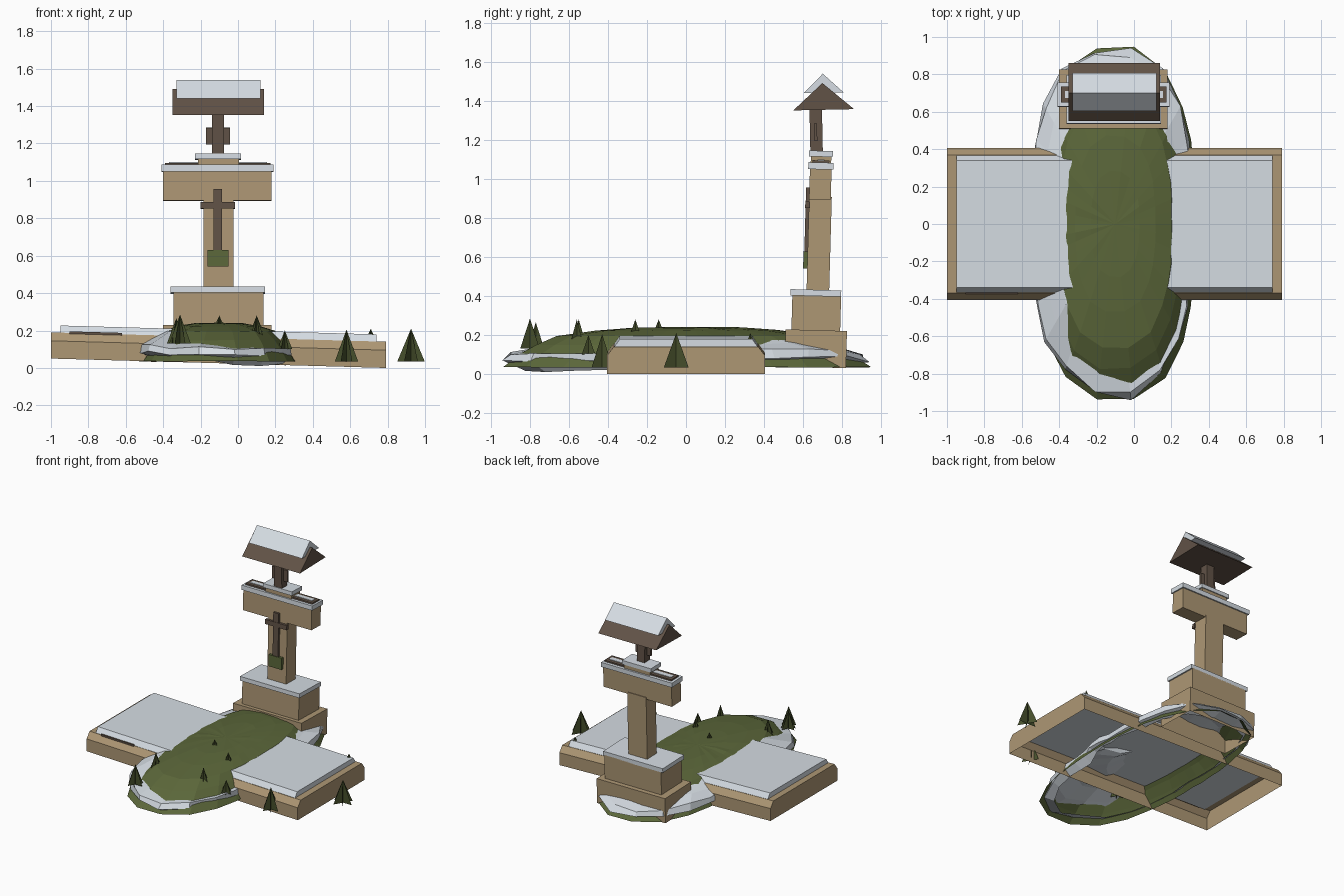
import bpy, bmesh, math, random
from mathutils import Matrix, Vector

if "Cube" in bpy.data.objects:
    bpy.data.objects.remove(bpy.data.objects["Cube"])

random.seed(4)


def material(name, rgb):
    m = bpy.data.materials.new(name)
    m.diffuse_color = (*rgb, 1)
    m.use_nodes = True
    m.node_tree.nodes["Principled BSDF"].inputs["Base Color"].default_value = m.diffuse_color
    return m


STONE = material("tan stone", (0.42, 0.31, 0.175))
SNOW = material("pale snow", (0.67, 0.72, 0.77))
GRASS = material("moss green", (0.105, 0.135, 0.042))
WOOD = material("dark wood", (0.12, 0.085, 0.062))
TREE = material("fir green", (0.062, 0.08, 0.025))


def add(name, verts, faces, mat, closed=True):
    me = bpy.data.meshes.new(name)
    me.from_pydata([tuple(v) for v in verts], [], faces)
    me.materials.append(mat)
    if closed:
        bm = bmesh.new()
        bm.from_mesh(me)
        bmesh.ops.recalc_face_normals(bm, faces=bm.faces)
        bm.to_mesh(me)
        bm.free()
    ob = bpy.data.objects.new(name, me)
    bpy.context.collection.objects.link(ob)
    return ob


def extrude_x(name, profile, x0, x1, mat, open_bottom=False):
    """Extrude a (y, z) profile along x; the last profile edge is the bottom."""
    n = len(profile)
    verts = [(x, y, z) for x in (x0, x1) for y, z in profile]
    sides = n - 1 if open_bottom else n
    faces = [(i, (i + 1) % n, n + (i + 1) % n, n + i) for i in range(sides)]
    faces += [tuple(range(n))[::-1], tuple(range(n, 2 * n))]
    return add(name, verts, faces, mat)


def box(name, x, y, z, mat, open_bottom=False):
    prof = [(y[0], z[0]), (y[0], z[1]), (y[1], z[1]), (y[1], z[0])]
    return extrude_x(name, prof, x[0], x[1], mat, open_bottom)


def lean(ob, degrees, y=0.66, z=0.03):
    p = Vector((0, y, z))
    ob.data.transform(Matrix.Translation(p) @ Matrix.Rotation(math.radians(degrees), 4, 'X')
                      @ Matrix.Translation(-p))


def slope(ob):
    for v in ob.data.vertices:
        v.co.z += 0.028 * (0.79 - v.co.x)


# Sloping stone slab, hollow underneath, with a snow sheet
slope(extrude_x("stone_slab", [(-0.405, 0), (-0.405, 0.095), (-0.37, 0.14),
                               (0.37, 0.14), (0.405, 0.095), (0.405, 0)],
                -1, 0.79, STONE, True))
slope(extrude_x("slab_snow", [(-0.37, 0.135), (-0.34, 0.178), (0.34, 0.178), (0.37, 0.135)],
                -0.95, 0.74, SNOW))
slope(box("slab_plank", (-0.9, -0.62), (-0.375, -0.365), (0.135, 0.148), WOOD))


# Hill shells: rings of (scale, height) around a squarish oval outline
def outline(a):
    e = 2.5
    c, s = math.cos(a), math.sin(a)
    r = (abs(c / 0.43) ** e + abs(s / 0.95) ** e) ** (-1 / e)
    return r * c, r * s


def shell(name, rings, cx, cz, mat, jitter, shape, n=30):
    verts = [(cx, 0, cz)]
    for s, z in rings:
        for i in range(n):
            a = 2 * math.pi * i / n
            x, y = outline(a)
            k, dz = shape(a, s)
            k *= s * (1 + random.uniform(-jitter, jitter))
            verts.append((cx + x * k, y * k, z + dz + random.uniform(-jitter, jitter) * 0.3))
    faces = [(0, 1 + i, 1 + (i + 1) % n) for i in range(n)]
    for r in range(len(rings) - 1):
        for i in range(n):
            a, b = 1 + r * n + i, 1 + r * n + (i + 1) % n
            faces.append((a, a + n, b + n, b))
    return add(name, verts, faces, mat, False)


def snow_shape(a, s):
    d = math.degrees(a) % 360
    if 272 < d < 345:           # thin snow on the front right
        return 0.97, (-0.05 if s < 0.96 else -0.02)
    if 245 < d <= 272:          # front tip
        return 0.95, -0.015
    if 78 < d < 102:            # back tip
        return 0.97, -0.02
    return 1.0, 0.0


shell("green_hill", [(0.3, 0.238), (0.5, 0.224), (0.7, 0.197), (0.82, 0.148), (0.92, 0.09), (1.0, 0.035)],
      -0.1, 0.242, GRASS, 0.008, lambda a, s: (1, 0))
shell("snow_bank", [(0.4, 0.185), (0.68, 0.192), (0.86, 0.155), (0.99, 0.125), (1.01, 0.085), (0.9, 0.065)],
      -0.115, 0.19, SNOW, 0.025, snow_shape)

# Lower tower, leaning slightly backward
tower = [
    box("tower_foot", (-0.4, 0.18), (0.505, 0.82), (0.035, 0.225), STONE, True),
    box("tower_plinth", (-0.345, 0.135), (0.535, 0.785), (0.22, 0.405), STONE),
    box("plinth_snow", (-0.36, 0.145), (0.525, 0.785), (0.4, 0.432), SNOW),
    box("tower_column", (-0.185, -0.025), (0.607, 0.723), (0.43, 0.91), STONE),
    box("tower_crossbar", (-0.4, 0.18), (0.607, 0.718), (0.895, 1.055), STONE),
    box("crossbar_snow", (-0.41, 0.19), (0.598, 0.728), (1.05, 1.085), SNOW),
    box("crossbar_plank", (-0.39, 0.175), (0.62, 0.705), (1.085, 1.096), WOOD),
    box("plank_snow", (-0.37, 0.155), (0.645, 0.68), (1.09, 1.1), SNOW),
    box("top_block", (-0.215, 0.005), (0.61, 0.715), (1.08, 1.12), STONE),
    box("top_block_snow", (-0.23, 0.015), (0.6, 0.722), (1.115, 1.145), SNOW),
    # Wooden emblem on the column front
    box("emblem_blade", (-0.132, -0.086), (0.59, 0.612), (0.62, 0.955), WOOD),
    box("emblem_guard", (-0.2, -0.015), (0.588, 0.612), (0.85, 0.885), WOOD),
    box("emblem_foot", (-0.162, -0.052), (0.586, 0.612), (0.54, 0.628), GRASS),
]
for part in tower:
    lean(part, -1.6)

# Post and gabled roof, tilted slightly the other way
for part in [
    box("roof_post", (-0.14, -0.075), (0.633, 0.697), (1.14, 1.42), WOOD),
    box("post_arm", (-0.172, -0.042), (0.655, 0.67), (1.195, 1.285), WOOD),
    extrude_x("roof", [(0.55, 1.355), (0.702, 1.492), (0.862, 1.355)], -0.35, 0.14, WOOD),
    extrude_x("roof_snow", [(0.605, 1.442), (0.705, 1.54), (0.81, 1.442)], -0.33, 0.12, SNOW),
]:
    lean(part, 1.2, 0.7, 1.36)

# Fir trees made of three crossed vertical triangles: x, y, base, height, half width
for i, (x, y, z, h, w) in enumerate([
        (0.925, -0.05, 0.035, 0.175, 0.073), (0.58, -0.43, 0.035, 0.17, 0.062),
        (-0.31, -0.8, 0.13, 0.155, 0.058), (-0.33, -0.77, 0.13, 0.135, 0.05),
        (-0.31, -0.55, 0.135, 0.145, 0.05), (0.1, -0.56, 0.145, 0.135, 0.042),
        (0.25, -0.5, 0.1, 0.1, 0.04), (0.1, -0.26, 0.205, 0.075, 0.03),
        (-0.1, -0.14, 0.225, 0.055, 0.025), (0.71, 0.33, 0.17, 0.04, 0.018)]):
    verts, faces = [], []
    for k in range(3):
        a = k * math.pi / 3
        dx, dy = w * math.cos(a), w * math.sin(a)
        verts += [(x - dx, y - dy, z), (x + dx, y + dy, z), (x, y, z + h)]
        faces.append((3 * k, 3 * k + 1, 3 * k + 2))
    add("fir_tree_%02d" % (i + 1), verts, faces, TREE, False)
